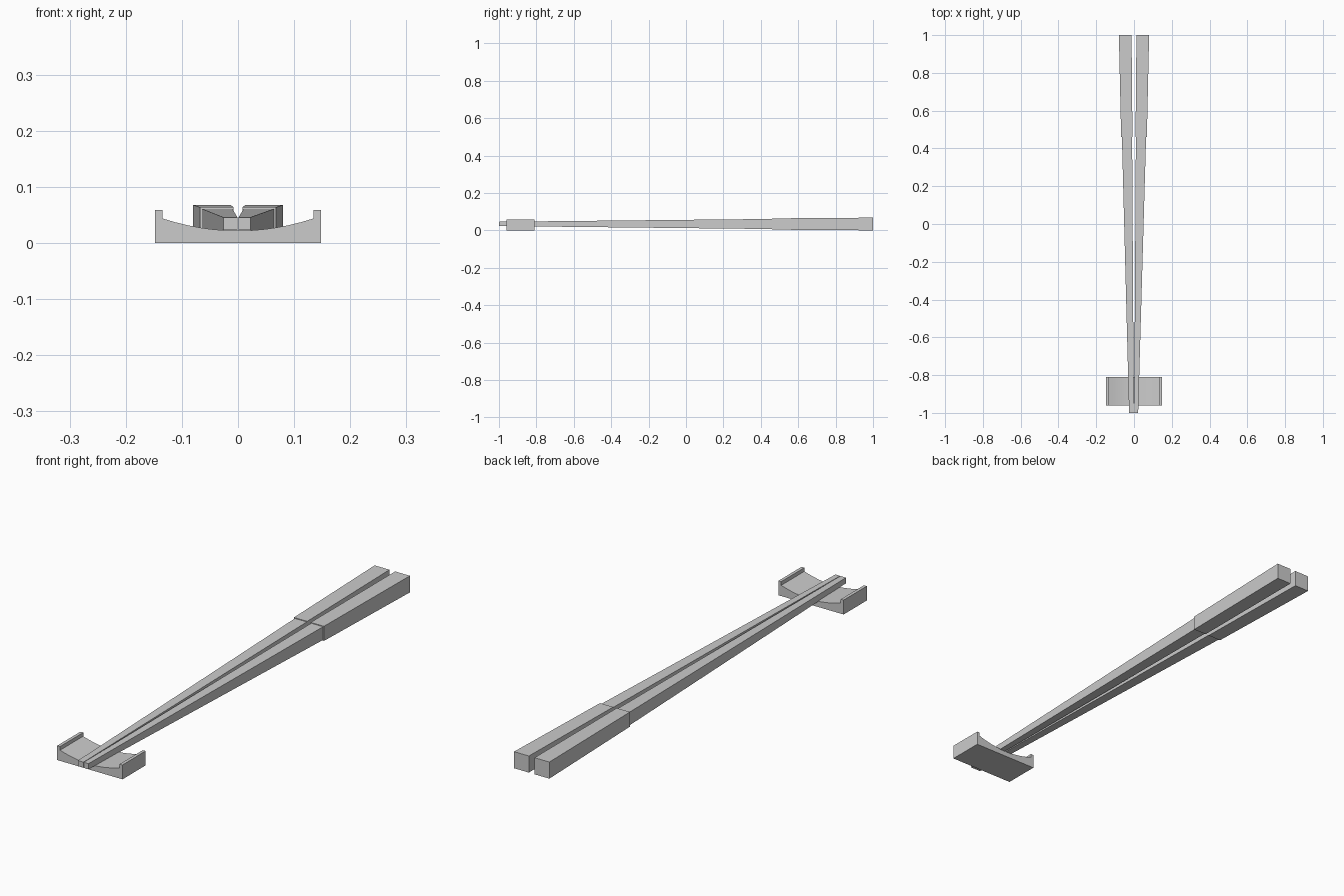
import bpy, bmesh, math

if "Cube" in bpy.data.objects:
    bpy.data.objects.remove(bpy.data.objects["Cube"])


def finish(bm, name):
    bmesh.ops.recalc_face_normals(bm, faces=bm.faces)
    mesh = bpy.data.meshes.new(name)
    bm.to_mesh(mesh)
    bm.free()
    obj = bpy.data.objects.new(name, mesh)
    bpy.context.collection.objects.link(obj)
    return obj


def tapered_bar(name, side, front, back):
    """Square bar between two ends given as (y, inner x, outer x, low z, high z)."""
    bm = bmesh.new()
    rings = []
    for y, xi, xo, z0, z1 in (front, back):
        corners = ((xi, z0), (xo, z0), (xo, z1), (xi, z1))
        rings.append([bm.verts.new((side * x, y, z)) for x, z in corners])
    a, b = rings
    bm.faces.new(a)
    bm.faces.new(b)
    for i in range(4):
        j = (i + 1) % 4
        bm.faces.new((a[i], a[j], b[j], b[i]))
    return finish(bm, name)


# Pair of chopsticks: slim shaft plus slightly thicker grip
for label, side, tip_outer in (("left", -1, 0.026), ("right", 1, 0.022)):
    tapered_bar(label + "_chopstick_shaft", side,
                (-1.0, 0.001, tip_outer, 0.023, 0.046),
                (0.46, 0.010, 0.064, 0.007, 0.061))
    tapered_bar(label + "_chopstick_grip", side,
                (0.46, 0.008, 0.068, 0.004, 0.064),
                (1.0, 0.013, 0.080, 0.0, 0.068))

# Chopstick rest: block with a curved hollow and raised lips
N, HALF, INNER = 12, 0.148, 0.135
curve = []
for i in range(N + 1):
    x = INNER - 2 * INNER * i / N
    curve.append((x, 0.022 + 0.022 * (x / INNER) ** 2))
profile = [(-HALF, 0), (HALF, 0), (HALF, 0.059), (INNER, 0.059)]
profile += curve + [(-INNER, 0.059), (-HALF, 0.059)]

bm = bmesh.new()
face = bm.faces.new([bm.verts.new((x, -0.96, z)) for x, z in profile])
ext = bmesh.ops.extrude_face_region(bm, geom=[face], use_keep_orig=True)
moved = [g for g in ext["geom"] if isinstance(g, bmesh.types.BMVert)]
bmesh.ops.translate(bm, vec=(0, 0.15, 0), verts=moved)
rest = finish(bm, "chopstick_rest")

# Smooth only the hollow
bpy.context.view_layer.objects.active = rest
rest.select_set(True)
bpy.ops.object.shade_smooth_by_angle(angle=math.radians(30))
